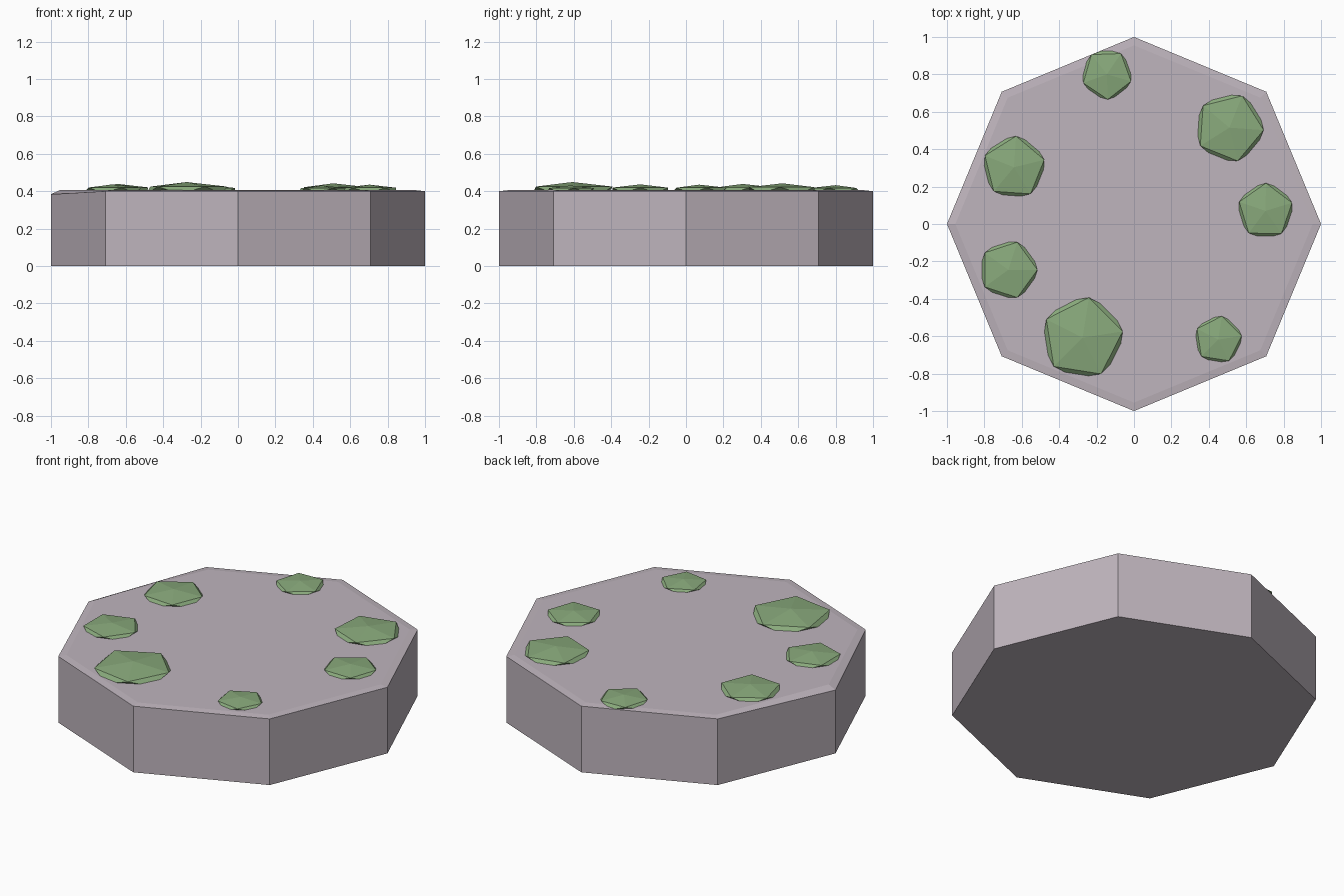
import bpy, bmesh
from math import cos, sin, pi, radians
from mathutils import Matrix

if "Cube" in bpy.data.objects:
    bpy.data.objects.remove(bpy.data.objects["Cube"])


def material(name, color):
    m = bpy.data.materials.new(name)
    m.diffuse_color = color
    m.use_nodes = True
    m.node_tree.nodes["Principled BSDF"].inputs["Base Color"].default_value = m.diffuse_color
    return m


def add_object(name, bm, mat):
    bmesh.ops.recalc_face_normals(bm, faces=bm.faces[:])
    mesh = bpy.data.meshes.new(name)
    bm.to_mesh(mesh)
    bm.free()
    mesh.materials.append(mat)
    ob = bpy.data.objects.new(name, mesh)
    bpy.context.collection.objects.link(ob)
    return ob


stone = material("stone", (0.52, 0.46, 0.51, 1))
moss = material("moss", (0.25, 0.40, 0.20, 1))

# Octagonal stone slab: base, outer rim (one worn corner) and slightly raised top
bm = bmesh.new()
SIDES = 8


def ring(radius, heights):
    return [bm.verts.new((radius * cos(2 * pi * i / SIDES),
                          radius * sin(2 * pi * i / SIDES), heights[i]))
            for i in range(SIDES)]


rim_heights = [0.4] * SIDES
rim_heights[4] = 0.383
rings = [ring(1, [0] * SIDES), ring(1, rim_heights), ring(0.955, [0.405] * SIDES)]
for low, high in zip(rings, rings[1:]):
    for i in range(SIDES):
        j = (i + 1) % SIDES
        bm.faces.new((low[i], low[j], high[j], high[i]))
bm.faces.new(rings[0][::-1])
bm.faces.new(rings[-1])
add_object("stone_slab", bm, stone)

# Moss clumps: flattened icosahedra (x, y, radius, turn in degrees)
clumps = [
    (-0.145, 0.80, 0.150, -16),
    (0.510, 0.515, 0.205, -4),
    (0.703, 0.070, 0.166, 17),
    (0.450, -0.618, 0.142, 9),
    (-0.275, -0.608, 0.243, 9),
    (-0.672, -0.245, 0.174, 0),
    (-0.642, 0.303, 0.187, 14),
]
for n, (x, y, r, turn) in enumerate(clumps, 1):
    bm = bmesh.new()
    bmesh.ops.create_icosphere(bm, subdivisions=1, radius=1)
    bm.transform(Matrix.Translation((x, y, 0.405))
                 @ Matrix.Rotation(radians(turn), 4, 'Z')
                 @ Matrix.Diagonal((r, r, 0.18 * r, 1)))
    add_object(f"moss_clump_{n}", bm, moss)
